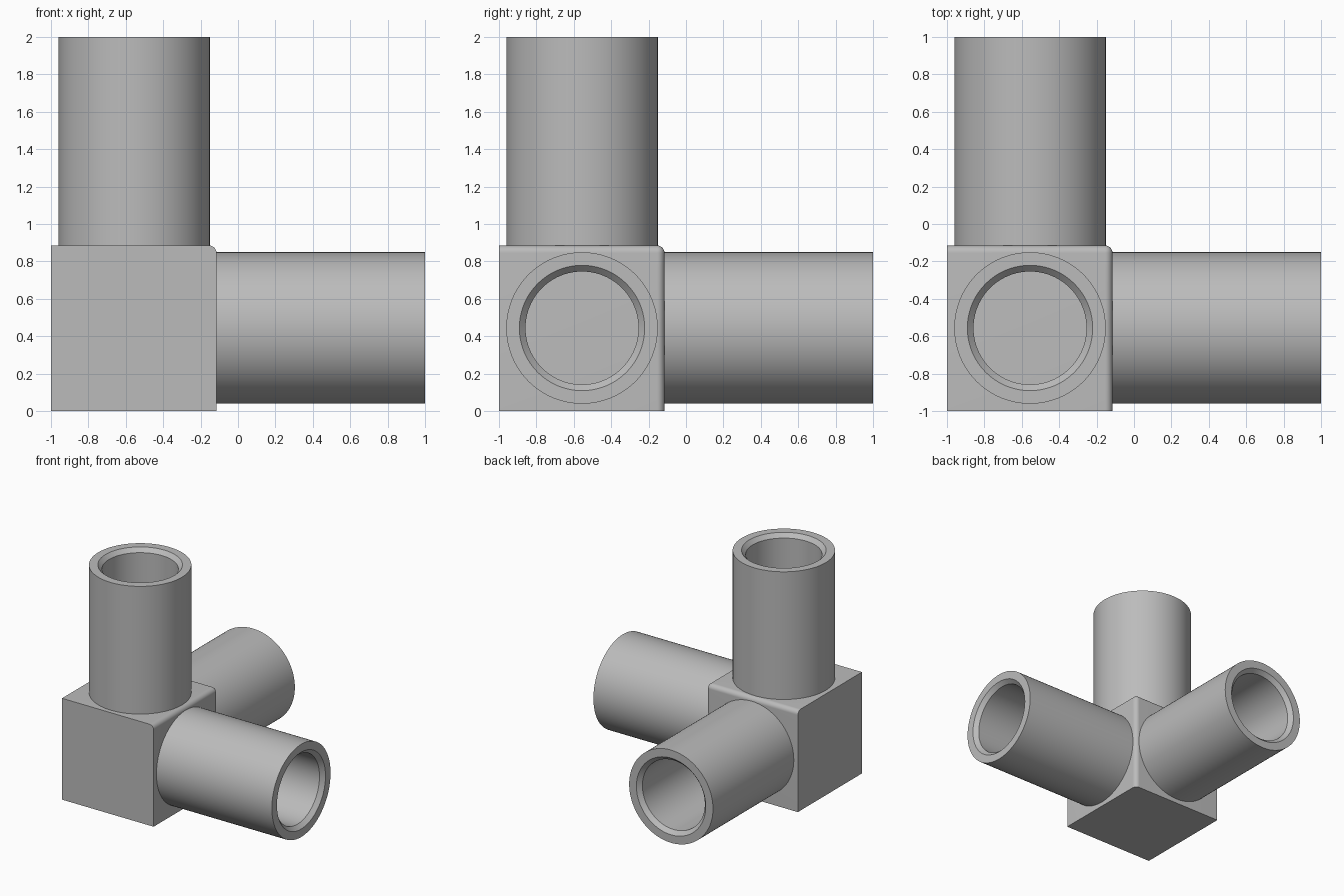
import bpy, bmesh, math
from mathutils import Matrix, Vector

if "Cube" in bpy.data.objects:
    bpy.data.objects.remove(bpy.data.objects["Cube"], do_unlink=True)

SIDE = 0.885            # edge of the corner block
MID = 0.444             # tube axis offset from the outer faces
LENGTH = 2.0
ORIGIN = Vector((-1, -1, 0))
SEGMENTS = 96

grey = bpy.data.materials.new("plain grey")
grey.use_nodes = True
colour = (0.5, 0.5, 0.5, 1)
grey.diffuse_color = colour
grey.node_tree.nodes["Principled BSDF"].inputs["Base Color"].default_value = colour


def finish(bm, name):
    bmesh.ops.recalc_face_normals(bm, faces=bm.faces)
    mesh = bpy.data.meshes.new(name)
    bm.to_mesh(mesh)
    bm.free()
    mesh.materials.append(grey)
    obj = bpy.data.objects.new(name, mesh)
    bpy.context.collection.objects.link(obj)
    bpy.ops.object.select_all(action='DESELECT')
    obj.select_set(True)
    bpy.context.view_layer.objects.active = obj
    bpy.ops.object.shade_smooth_by_angle(angle=math.radians(30))
    return obj


# Corner block, rounded only on the three edges between the tubes
bm = bmesh.new()
bmesh.ops.create_cube(bm, size=SIDE)
bmesh.ops.translate(bm, verts=bm.verts, vec=ORIGIN + Vector((SIDE / 2,) * 3))
inner = max(bm.verts, key=lambda v: sum(v.co))
bmesh.ops.bevel(bm, geom=list(inner.link_edges), offset=0.04,
                segments=8, profile=0.5, affect='EDGES')
finish(bm, "corner_block")


# Tubes: a turned profile with a chamfered mouth, closed off by the block face
def tube(name, turn):
    profile = [(0.405, SIDE - 0.01), (0.405, LENGTH), (0.335, LENGTH),
               (0.302, LENGTH - 0.035), (0.302, SIDE - 0.01)]
    bm = bmesh.new()
    verts = [bm.verts.new((r, 0, h)) for r, h in profile]
    edges = [bm.edges.new(pair) for pair in zip(verts, verts[1:] + verts[:1])]
    bmesh.ops.spin(bm, geom=verts + edges, cent=(0, 0, 0), axis=(0, 0, 1),
                   angle=math.tau, steps=SEGMENTS)
    bmesh.ops.remove_doubles(bm, verts=bm.verts, dist=0.0001)
    axis = turn @ Vector((0, 0, 1))
    centre = ORIGIN + Vector((MID,) * 3) - axis * MID
    bmesh.ops.transform(bm, matrix=Matrix.Translation(centre) @ turn, verts=bm.verts)
    finish(bm, name)


tube("upright_tube", Matrix.Identity(4))
tube("left_tube", Matrix.Rotation(math.pi / 2, 4, 'Y'))
tube("back_tube", Matrix.Rotation(-math.pi / 2, 4, 'X'))
